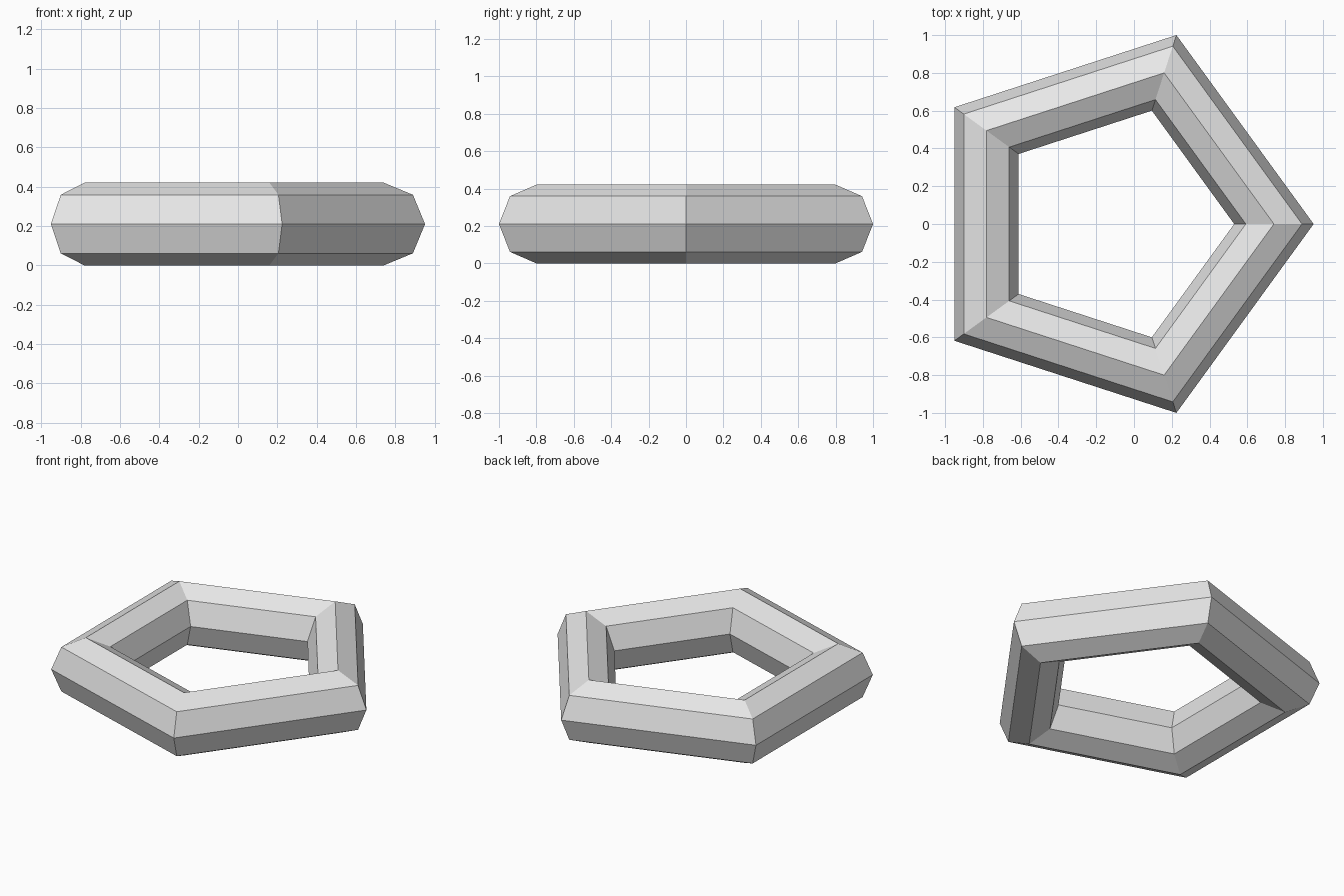
import bpy
import bmesh
from math import cos, sin, tau

SIDES, SECTION = 5, 8
MAJOR, MINOR = 0.8412, 0.2103
SHIFT_X = -0.1004

# Remove the default object
cube = bpy.data.objects.get("Cube")
if cube:
    bpy.data.objects.remove(cube, do_unlink=True)

# Plain grey material
grey = bpy.data.materials.new("light_grey")
grey.use_nodes = True
colour = (0.8, 0.8, 0.8, 1.0)
grey.diffuse_color = colour
grey.node_tree.nodes["Principled BSDF"].inputs["Base Color"].default_value = colour


def ring_point(i, j):
    """Point j of the octagonal section at corner i of the pentagon."""
    a, b = tau * i / SIDES, tau * j / SECTION
    r = MAJOR + MINOR * cos(b)
    return (r * cos(a) + SHIFT_X, r * sin(a), MINOR + MINOR * sin(b))


# Pentagonal ring: one octagonal section per corner, bridged around
bm = bmesh.new()
loops = [[bm.verts.new(ring_point(i, j)) for j in range(SECTION)]
         for i in range(SIDES)]
for i in range(SIDES):
    here, ahead = loops[i], loops[(i + 1) % SIDES]
    for j in range(SECTION):
        k = (j + 1) % SECTION
        bm.faces.new((here[j], ahead[j], ahead[k], here[k]))
bmesh.ops.recalc_face_normals(bm, faces=bm.faces)

mesh = bpy.data.meshes.new("pentagonal_ring")
bm.to_mesh(mesh)
bm.free()
mesh.materials.append(grey)
ring = bpy.data.objects.new("pentagonal_ring", mesh)
bpy.context.collection.objects.link(ring)
